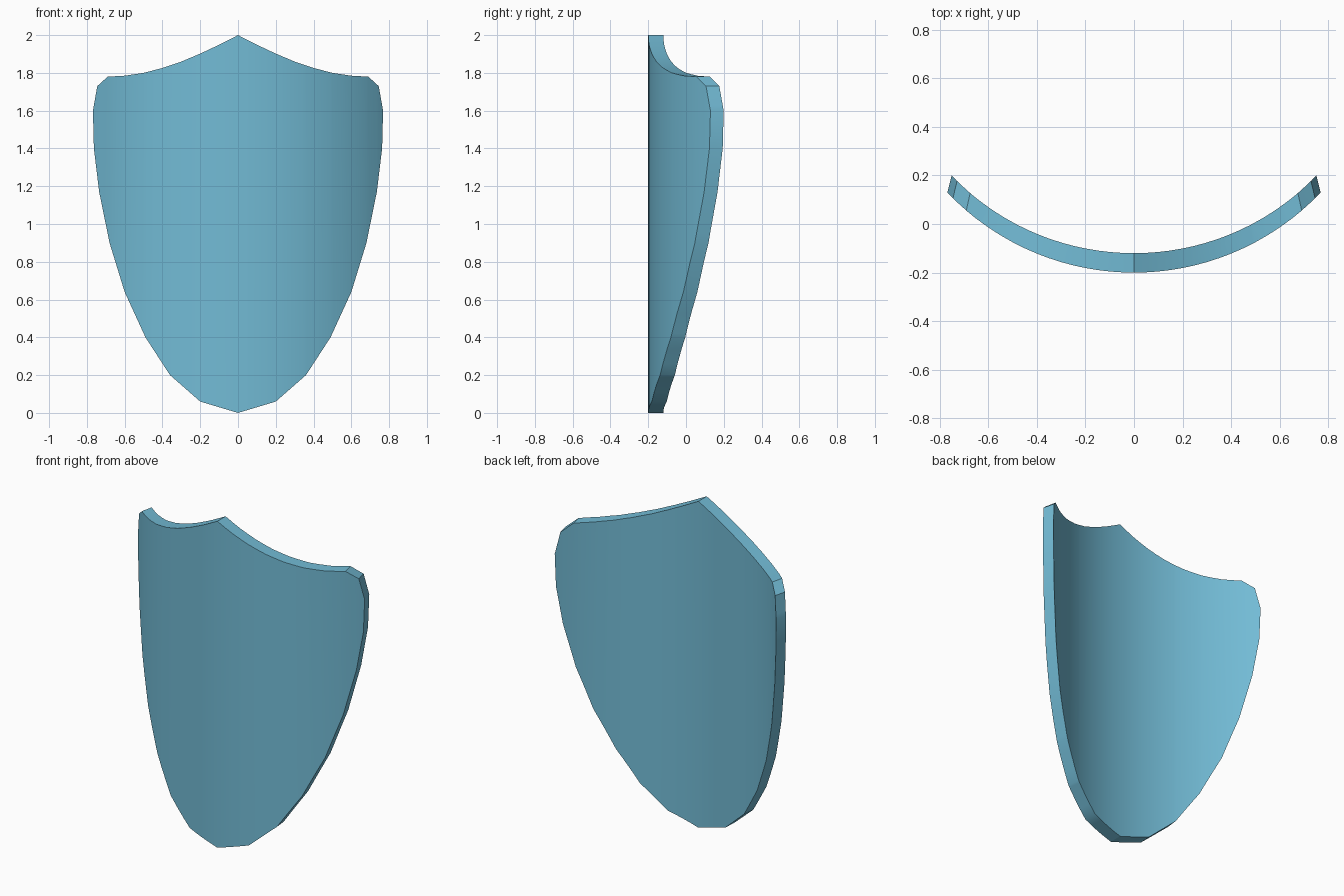
import bpy, bmesh, math

if "Cube" in bpy.data.objects:
    bpy.data.objects.remove(bpy.data.objects["Cube"])

# Right half of the outline: (x, z) along the lower edge and the upper edge
LOWER = [(0, 0), (.2, .06), (.36, .2), (.49, .4), (.6, .64), (.68, .9),
         (.735, 1.17), (.763, 1.4), (.768, 1.6)]
UPPER = [(0, 2), (.1, 1.949), (.2, 1.902), (.3, 1.86), (.4, 1.826), (.5, 1.8),
         (.6, 1.785), (.69, 1.78), (.745, 1.73), (.768, 1.6)]
HALF_W, RADIUS, THICK = .768, 1.06, .08


def height(profile, x):
    for (x0, z0), (x1, z1) in zip(profile, profile[1:]):
        if x <= x1:
            return z0 + (z1 - z0) * (x - x0) / (x1 - x0)
    return profile[-1][1]


def bend(x):
    return -.2 + RADIUS - math.sqrt(RADIUS ** 2 - x * x)


half = sorted({p[0] for p in LOWER + UPPER} | {.05, .15, .25, .35, .45, .55, .65})
columns = [-x for x in reversed(half) if x > 0] + half

# Curved shield plate: front skin, back skin and rim
bm = bmesh.new()


def column(x, back):
    low, high = height(LOWER, abs(x)), height(UPPER, abs(x))
    y = bend(x)
    if back:
        y += THICK - .01 * (x / HALF_W) ** 2
        x *= .977
    bottom = bm.verts.new((x, y, low))
    top = bm.verts.new((x, y, high)) if high - low > 1e-4 else bottom
    return bottom, top


def face(*verts):
    bm.faces.new(list(dict.fromkeys(verts))).smooth = True


front = [column(x, False) for x in columns]
back = [column(x, True) for x in columns]
for i in range(len(columns) - 1):
    (fa, fA), (fb, fB) = front[i], front[i + 1]
    (ba, bA), (bb, bB) = back[i], back[i + 1]
    face(fa, fb, fB, fA)
    face(bb, ba, bA, bB)
    face(fb, fa, ba, bb)
    face(fA, fB, bB, bA)
bmesh.ops.recalc_face_normals(bm, faces=bm.faces)

mesh = bpy.data.meshes.new("shield_plate")
bm.to_mesh(mesh)
bm.free()
shield = bpy.data.objects.new("shield_plate", mesh)
bpy.context.collection.objects.link(shield)

# Single light blue colour
blue = bpy.data.materials.new("light_blue")
blue.diffuse_color = (.17, .50, .67, 1)
blue.use_nodes = True
blue.node_tree.nodes["Principled BSDF"].inputs["Base Color"].default_value = blue.diffuse_color
mesh.materials.append(blue)

# Smooth skins with crisp rim edges
bpy.context.view_layer.objects.active = shield
shield.select_set(True)
bpy.ops.object.shade_smooth_by_angle(angle=math.radians(30))
